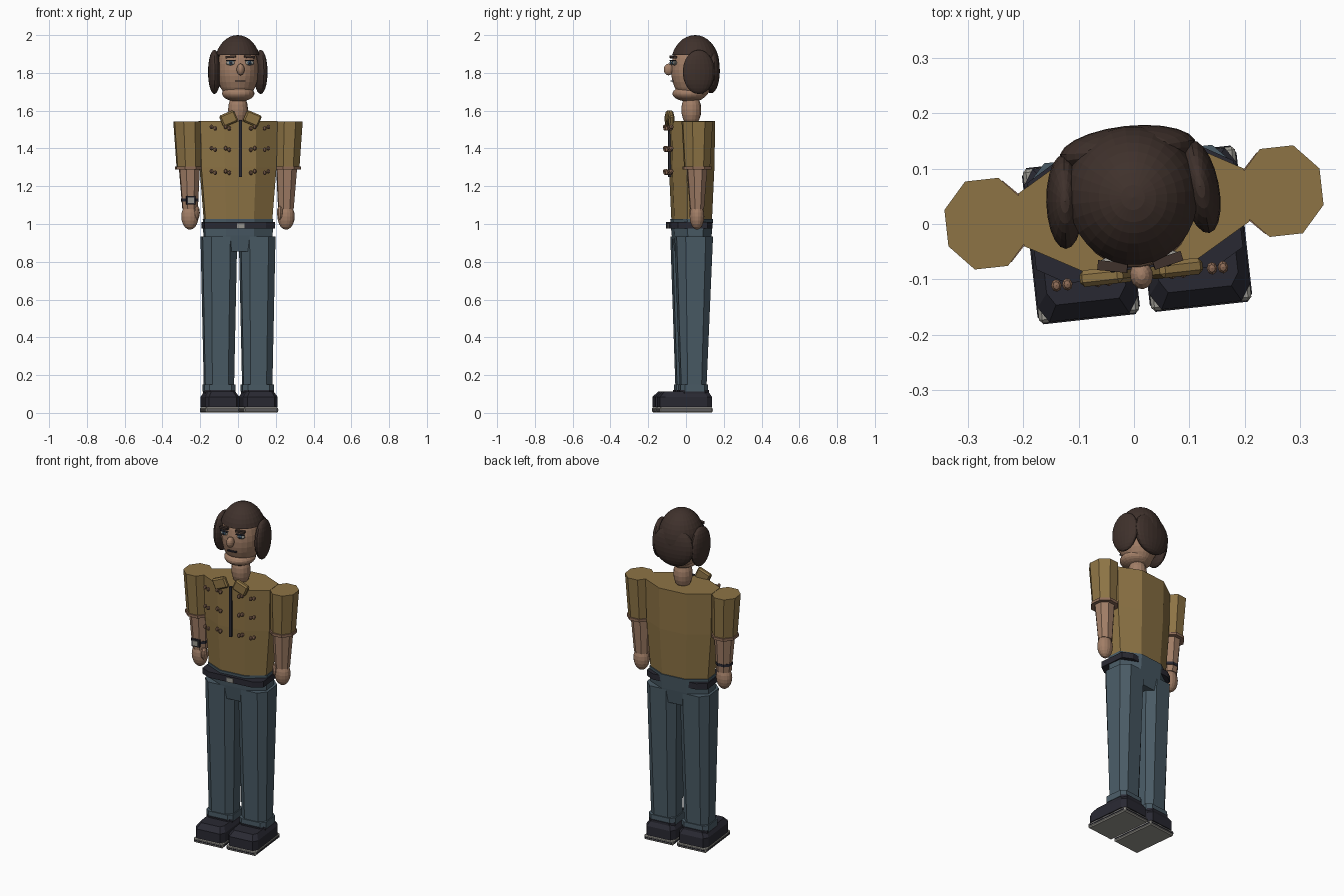
import bpy, bmesh, math
from mathutils import Matrix, Vector

if "Cube" in bpy.data.objects:
    bpy.data.objects.remove(bpy.data.objects["Cube"])

# whole figure is turned slightly about its vertical axis
TURN = Matrix.Translation((0, 0.03, 0)) @ Matrix.Rotation(math.radians(6.3), 4, 'Z')


def colour(name, r, g, b):
    m = bpy.data.materials.new(name)
    m.diffuse_color = (r, g, b, 1)
    m.use_nodes = True
    m.node_tree.nodes["Principled BSDF"].inputs["Base Color"].default_value = m.diffuse_color
    return m


SHIRT = colour("mustard shirt", 0.27, 0.175, 0.06)
DENIM = colour("blue denim", 0.068, 0.105, 0.132)
DARK = colour("dark leather", 0.022, 0.022, 0.032)
HAIR = colour("brown hair", 0.05, 0.031, 0.025)
SKIN = colour("skin", 0.36, 0.21, 0.135)
BROWN = colour("button brown", 0.27, 0.15, 0.095)
GREY = colour("pale grey", 0.32, 0.31, 0.28)
IRIS = colour("eye blue", 0.04, 0.10, 0.17)


def finish(bm, name, mat):
    bmesh.ops.recalc_face_normals(bm, faces=bm.faces)
    bm.transform(TURN)
    me = bpy.data.meshes.new(name)
    bm.to_mesh(me)
    bm.free()
    me.materials.append(mat)
    ob = bpy.data.objects.new(name, me)
    bpy.context.collection.objects.link(ob)
    return ob


def loft(name, mat, rings, flat=0.414):
    """Stack of eight-sided sections: (z, cx, cy, half_x, half_y)."""
    bm = bmesh.new()
    shape = [(1, -flat), (1, flat), (flat, 1), (-flat, 1),
             (-1, flat), (-1, -flat), (-flat, -1), (flat, -1)]
    loops = [[bm.verts.new((cx + u * hx, cy + v * hy, z)) for u, v in shape]
             for z, cx, cy, hx, hy in rings]
    for a, b in zip(loops, loops[1:]):
        for i in range(8):
            j = (i + 1) % 8
            bm.faces.new((a[i], a[j], b[j], b[i]))
    bm.faces.new(loops[0][::-1])
    bm.faces.new(loops[-1])
    return finish(bm, name, mat)


def box(name, mat, loc, size, rot=0, yaw=0, bevel=0):
    bm = bmesh.new()
    bmesh.ops.create_cube(bm, size=1)
    bmesh.ops.scale(bm, vec=size, verts=bm.verts)
    if bevel:
        bmesh.ops.bevel(bm, geom=bm.edges[:], offset=bevel, segments=1, affect='EDGES')
    bm.transform(Matrix.Translation(loc) @ Matrix.Rotation(math.radians(yaw), 4, 'Z')
                 @ Matrix.Rotation(math.radians(rot), 4, 'Y'))
    return finish(bm, name, mat)


def ball(name, mat, loc, radii, seg=20, keep=None, yaw=0):
    bm = bmesh.new()
    bmesh.ops.create_uvsphere(bm, u_segments=seg, v_segments=seg * 2 // 3, radius=1)
    bm.transform(Matrix.Translation(loc) @ Matrix.Rotation(math.radians(yaw), 4, 'Z')
                 @ Matrix.Diagonal((*radii, 1)))
    if keep:
        drop = [f for f in bm.faces if not keep(f.calc_center_median())]
        bmesh.ops.delete(bm, geom=drop, context='FACES')
    return finish(bm, name, mat)


# torso and hips
loft("shirt_body", SHIRT, [(1.02, 0, 0, 0.178, 0.1), (1.3, 0, 0, 0.2, 0.112),
                           (1.545, 0, 0, 0.205, 0.116)])
loft("hips", DENIM, [(0.855, 0, 0, 0.17, 0.085), (0.94, 0, 0, 0.18, 0.098),
                     (1.026, 0, 0, 0.183, 0.106)])
loft("belt", DARK, [(0.975, 0, -0.014, 0.188, 0.109), (1.01, 0, -0.014, 0.188, 0.109)], 0.72)
box("belt_buckle", GREY, (0, -0.124, 0.99), (0.04, 0.008, 0.026))

# shirt front: zip, collar, buttons
box("zip", DARK, (0, -0.118, 1.4), (0.015, 0.014, 0.3))
for s in (-1, 1):
    box("collar_flap", SHIRT, (s * 0.063, -0.118, 1.558), (0.085, 0.03, 0.065),
        rot=s * 23, bevel=0.008)
for x in (-0.145, -0.07, 0.065, 0.138):
    for z in (1.51, 1.397, 1.275):
        t = -1 if x > 0 else 1
        for d in (-1, 1):
            ball("button", BROWN, (x + d * 0.01, -0.125, z - t * d * 0.004),
                 (0.01, 0.012, 0.012), 8)

for s, side in ((-1, "right"), (1, "left")):
    # arm
    ax = s * 0.265
    loft(side + "_sleeve", SHIRT, [(1.295, s * 0.26, 0, 0.064, 0.066),
                                   (1.543, s * 0.268, 0, 0.073, 0.08)])
    loft(side + "_sleeve_cuff", BROWN, [(1.288, s * 0.26, 0, 0.071, 0.074),
                                        (1.304, s * 0.26, 0, 0.071, 0.074)])
    loft(side + "_forearm", SKIN, [(1.08, s * 0.255, 0, 0.04, 0.036),
                                   (1.29, s * 0.259, 0, 0.053, 0.052)])
    ball(side + "_hand", SKIN, (s * 0.256, 0, 1.04), (0.046, 0.039, 0.07), 16)
    ball(side + "_thumb", SKIN, (s * 0.222, -0.018, 1.06), (0.017, 0.02, 0.038), 10)

    # leg
    lx = s * 0.102
    loft(side + "_leg", DENIM, [(0.11, lx, -0.004, 0.076, 0.066),
                                (0.935, lx, 0, 0.092, 0.097)], 0.55)
    loft(side + "_trouser_hem", DENIM, [(0.112, lx, -0.004, 0.083, 0.073),
                                        (0.15, lx, -0.004, 0.083, 0.073)], 0.7)

    # shoe: chamfered upper on a square sole with a dark welt
    box(side + "_sole", GREY, (lx, -0.05, 0.0155), (0.182, 0.28, 0.029), bevel=0.006)
    loft(side + "_welt", DARK, [(0.012, lx, -0.05, 0.093, 0.142),
                                (0.018, lx, -0.05, 0.093, 0.142)], 0.9)
    loft(side + "_shoe", DARK, [(0.03, lx, -0.05, 0.091, 0.139), (0.085, lx, -0.05, 0.091, 0.139),
                                (0.114, lx, -0.045, 0.072, 0.115)], 0.8)
    loft(side + "_ankle", DARK, [(0.1, lx, -0.004, 0.08, 0.078), (0.122, lx, -0.004, 0.08, 0.078)], 0.7)

# watch on the right wrist
loft("watch_strap", DARK, [(1.118, -0.256, 0, 0.045, 0.042), (1.134, -0.256, 0, 0.045, 0.042)])
box("watch_case", DARK, (-0.256, -0.044, 1.125), (0.048, 0.014, 0.044))
box("watch_face", GREY, (-0.256, -0.052, 1.125), (0.032, 0.006, 0.028))

# neck and head
ball("neck", SKIN, (0, -0.002, 1.605), (0.053, 0.053, 0.088), 16)
ball("head", SKIN, (0, 0.008, 1.815), (0.11, 0.118, 0.168), 24)
ball("jaw", SKIN, (0, -0.012, 1.69), (0.086, 0.09, 0.042), 20)
ball("nose", SKIN, (0, -0.123, 1.818), (0.021, 0.026, 0.031), 14)

# hair: cap with a stepped fringe, side lobes, back lobe
ball("hair_cap", HAIR, (0, 0.018, 1.84), (0.124, 0.13, 0.16), 28,
     keep=lambda c: c.z > (1.885 + 0.022 * (abs(c.x) < 0.05) if c.y < -0.02 else 1.76))
for s in (-1, 1):
    ball("side_hair", HAIR, (s * 0.123, 0.024, 1.805), (0.034, 0.086, 0.117), 20, yaw=s * 5)
ball("back_hair", HAIR, (0, 0.103, 1.81), (0.124, 0.045, 0.118), 22)

# face details
for s in (-1, 1):
    x = s * 0.05
    ball("eye", GREY, (x, -0.096, 1.853), (0.026, 0.012, 0.013), 14)
    ball("iris", IRIS, (x, -0.105, 1.853), (0.011, 0.006, 0.011), 12)
    ball("pupil", DARK, (x, -0.109, 1.853), (0.006, 0.004, 0.006), 10)
    box("upper_lid", DARK, (x, -0.103, 1.866), (0.048, 0.014, 0.004), yaw=s * 10)
    box("eyebrow", HAIR, (x, -0.102, 1.885), (0.054, 0.018, 0.012), rot=s * 4, yaw=s * 12)
box("mouth", DARK, (0, -0.105, 1.757), (0.054, 0.012, 0.007))
